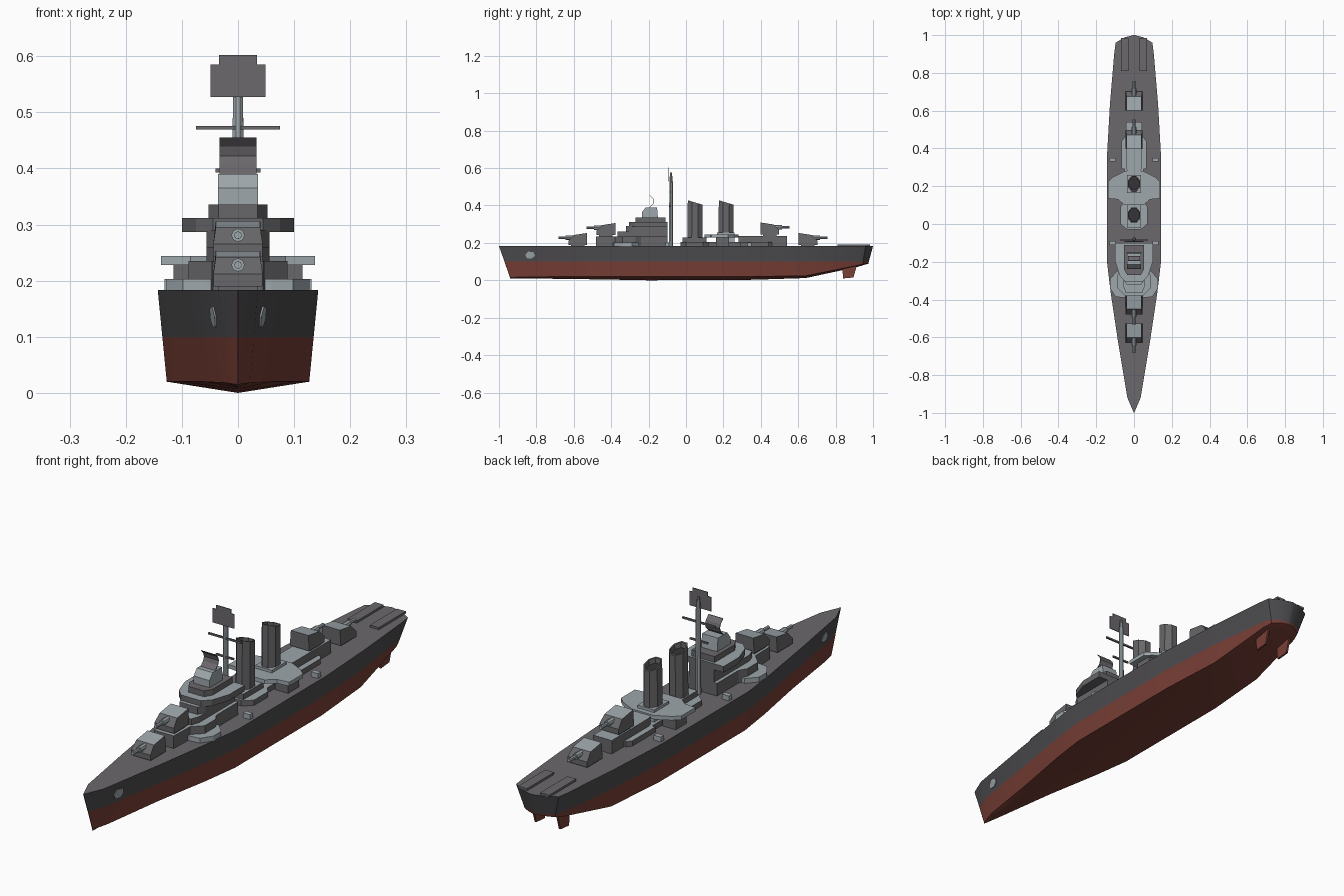
import bpy, bmesh, math
from mathutils import Vector

if "Cube" in bpy.data.objects:
    bpy.data.objects.remove(bpy.data.objects["Cube"])


def colour(name, r, g, b):
    m = bpy.data.materials.new(name)
    m.diffuse_color = (r, g, b, 1)
    m.use_nodes = True
    m.node_tree.nodes["Principled BSDF"].inputs["Base Color"].default_value = m.diffuse_color
    return m


DECK = colour("deck_grey", .15, .138, .153)
HULL = colour("hull_dark_grey", .075, .072, .078)
RED = colour("bottom_red", .19, .05, .037)
LIGHT = colour("light_grey", .34, .385, .41)
WALL = colour("wall_grey", .135, .135, .143)
DARK = colour("soot_grey", .03, .028, .03)


def mesh(name, verts, faces, mats, rule=None, smooth=False):
    """Object from verts and faces; rule(face) picks the material slot."""
    bm = bmesh.new()
    vs = [bm.verts.new(v) for v in verts]
    for f in faces:
        bm.faces.new([vs[i] for i in f])
    bmesh.ops.recalc_face_normals(bm, faces=bm.faces)
    bm.normal_update()
    if rule:
        for f in bm.faces:
            f.material_index = rule(f)
    me = bpy.data.meshes.new(name)
    bm.to_mesh(me)
    bm.free()
    ob = bpy.data.objects.new(name, me)
    bpy.context.collection.objects.link(ob)
    for m in mats:
        me.materials.append(m)
    if smooth:
        bpy.ops.object.select_all(action='DESELECT')
        ob.select_set(True)
        bpy.context.view_layer.objects.active = ob
        bpy.ops.object.shade_smooth_by_angle(angle=math.radians(30))
    return ob


def loft(name, rings, mats, rule=None, smooth=False):
    n = len(rings[0])
    faces = [[r * n + i, r * n + (i + 1) % n, (r + 1) * n + (i + 1) % n, (r + 1) * n + i]
             for r in range(len(rings) - 1) for i in range(n)]
    faces += [list(range(n)), [(len(rings) - 1) * n + i for i in range(n)]]
    return mesh(name, [v for r in rings for v in r], faces, mats, rule, smooth)


def top_rule(f):
    return 1 if f.normal.z > .85 else 0


def prism(name, pts, z0, z1, wall=WALL, top=LIGHT):
    return loft(name, [[(x, y, z) for x, y in pts] for z in (z0, z1)], [wall, top], top_rule)


def house(name, half, z0, z1, wall=WALL, top=LIGHT):
    """Prism from a half outline mirrored across the centreline."""
    return prism(name, half + [(-x, y) for x, y in reversed(half)], z0, z1, wall, top)


def box(name, x0, x1, y0, y1, z0, z1, wall=WALL, top=None):
    return prism(name, [(x0, y0), (x1, y0), (x1, y1), (x0, y1)], z0, z1, wall, top or wall)


# Hull stations: deck y, deck half width, bottom y, chine half width, chine z, keel z
DZ, WZ = .183, .1
stations = [(-1, .001, -.94, .0006, .015, .01), (-.92, .035, -.87, .022, .018, .01),
            (-.62, .085, -.60, .062, .02, .007), (-.36, .124, -.36, .105, .02, .003),
            (-.2, .143, -.2, .127, .02, 0), (.36, .143, .36, .127, .02, .003),
            (.64, .127, .64, .108, .024, .012), (.91, .104, .91, .08, .078, .07),
            (.96, .097, .945, .068, .086, .08), (.988, .05, .965, .036, .09, .086),
            (1, .004, .975, .003, .091, .088)]
rings = []
for yd, hd, yb, hb, zc, zk in stations:
    t = (WZ - zc) / (DZ - zc)
    hw, yw = hb + (hd - hb) * t, yb + (yd - yb) * t
    half = [(hd, yd, DZ), (hw, yw, WZ), (hb, yb, zc)]
    rings.append(half + [(0, yb, zk)] + [(-x, y, z) for x, y, z in reversed(half)])


def hull_rule(f):
    if min(v.co.z for v in f.verts) > DZ - .01:
        return 0
    return 1 if f.calc_center_median().z > WZ else 2


hull = loft("hull", rings[:1] + rings[1:], [DECK, HULL, RED], hull_rule, True)

for s, side in ((1, "right"), (-1, "left")):
    # Rudder
    loft("rudder_" + side,
         [[(s * .055 + d, y, z) for y, z in ((.835, .075), (.915, .085), (.895, .015), (.84, .01))]
          for d in (-.004, .004)], [RED])
    # Stern rack with stepped outer rail
    box("stern_rack_" + side, s * .05 - .02, s * .05 + .02, .81, .985, DZ, .192, DECK)
    # Low deck lockers
    for y in (-.1, .34):
        box("deck_locker_" + side, s * .115 - .016, s * .115 + .016, y - .01, y + .01, DZ, .203, LIGHT)
    # Anchor plate lying on the bow plating
    plate = []
    for y, z in ((-.86, .135), (-.845, .154), (-.815, .15), (-.808, .13), (-.825, .117), (-.85, .118)):
        a, b = stations[1], stations[2]
        t = (z - .019) / (DZ - .019)
        ya, yb = a[2] + (a[0] - a[2]) * t, b[2] + (b[0] - b[2]) * t
        ha, hb = a[3] + (a[1] - a[3]) * t, b[3] + (b[1] - b[3]) * t
        plate.append((ha + (hb - ha) * (y - ya) / (yb - ya), y, z))
    loft("anchor_plate_" + side, [[(s * (x + d), y, z) for x, y, z in plate] for d in (-.002, .003)], [LIGHT])

# Forward deckhouse and its wide low platform
house("forward_platform", [(.06, -.39), (.098, -.385), (.127, -.34), (.127, -.29), (.09, -.25)], DZ, .203, LIGHT)
house("forward_deckhouse", [(.045, -.48), (.048, -.38), (.088, -.34), (.088, -.27), (.07, -.24), (.07, -.1)], DZ, .235)

# Stacked bridge levels
house("bridge_base", [(.044, -.365), (.056, -.33), (.056, -.1)], .235, .26)
house("bridge_tower", [(.04, -.32), (.056, -.29), (.056, -.1)], .26, .29)
house("bridge_wings", [(.045, -.305), (.075, -.275), (.1, -.2), (.1, -.1)], .287, .312)
house("pilot_house", [(.035, -.27), (.053, -.24), (.053, -.11)], .312, .336, WALL, DECK)

# Gun director with its curved aerial plate
loft("gun_director", [[(s * .036, y, z) for y, z in
     ((-.235, .336), (-.235, .365), (-.215, .39), (-.155, .39), (-.15, .336))] for s in (-1, 1)], [LIGHT])
arc = [(-.195 + .022 * (1 - (i / 2 - 1) ** 2), .39 + .065 * i / 4) for i in range(5)]
loft("director_aerial", [[(x, y, z) for y, z in arc] + [(x, y + .003, z) for y, z in reversed(arc)]
     for x in (-.033, .033)], [DECK])

# Mast, yards and search aerial
loft("mast", [[(r * math.cos(a * math.pi / 4 + .39), -.08 + r * math.sin(a * math.pi / 4 + .39), z)
     for a in range(8)] for r, z in ((.011, DZ), (.01, .53), (.005, .577))], [LIGHT], None, True)
box("upper_yard", -.075, .075, -.088, -.081, .469, .476, DECK)
box("lower_yard", -.04, .04, -.088, -.081, .393, .4, DECK)
box("search_aerial", -.049, .049, -.094, -.091, .527, .585, DECK)
box("search_aerial_top", -.034, .034, -.094, -.091, .585, .602, DECK)

# Midship house and raised side platforms
house("midship_house", [(.035, -.03), (.072, .0), (.072, .09), (.05, .12), (.05, .29)], DZ, .205)
house("gun_platform", [(.05, .1), (.085, .13), (.137, .135), (.137, .225), (.11, .25), (.05, .28)], .228, .244, LIGHT)
for s in (1, -1):
    box("platform_support", s * .085 - .03, s * .085 + .03, .16, .23, DZ, .228, WALL)
box("funnel_base_forward", -.038, .038, -.02, .11, .2, .228, WALL, LIGHT)
box("funnel_base_aft", -.038, .038, .165, .26, .2, .255, LIGHT)


# Funnels with raked tops
def funnel(name, y0):
    def ring(k, z, slope, lean):
        out = []
        for i in range(8):
            a = math.pi / 4 * i + math.pi / 8
            x, y = .035 * k * math.cos(a), .044 * k * math.sin(a)
            out.append((x, y0 + y + lean, z - slope * y))
        return out
    loft(name, [ring(1, .19, 0, 0), ring(.97, .416, .3, .002), ring(.82, .416, .3, .002),
                ring(.8, .395, .3, .002)], [WALL, DARK],
         lambda f: 1 if len(f.verts) == 8 and f.normal.z > .5 else 0)


funnel("forward_funnel", .047)
funnel("aft_funnel", .213)

# Aft deckhouse
house("aft_deckhouse", [(.036, .28), (.042, .3), (.042, .54)], DZ, .238)
house("aft_deck_step", [(.065, .29), (.065, .44), (.05, .46)], DZ, .205)


# Gun turrets: d is the facing, -1 forward and 1 aft
def turret(name, y, z, d):
    side = [(.05, 0), (.05, .022), (.022, .052), (-.05, .063), (-.05, 0)]
    loft(name + "_house", [[(x * (.9 if q > .03 else 1), y + d * p, z + q) for p, q in side]
         for x in (-.044, .044)], [WALL, LIGHT], top_rule)
    for part, r, a, b in (("_sleeve", .012, .02, .065), ("_barrel", .007, .06, .105)):
        loft(name + part, [[(r * math.cos(i * math.pi / 4), y + d * p, z + .038 + r * math.sin(i * math.pi / 4))
             for i in range(8)] for p in (a, b)], [LIGHT])
    box(name + "_ring", -.036, .036, y - .036, y + .036, z - .008, z, WALL)


turret("turret_one", -.578, .19, -1)
turret("turret_two", -.428, .243, -1)
turret("turret_three", .448, .246, 1)
turret("turret_four", .652, .19, 1)
